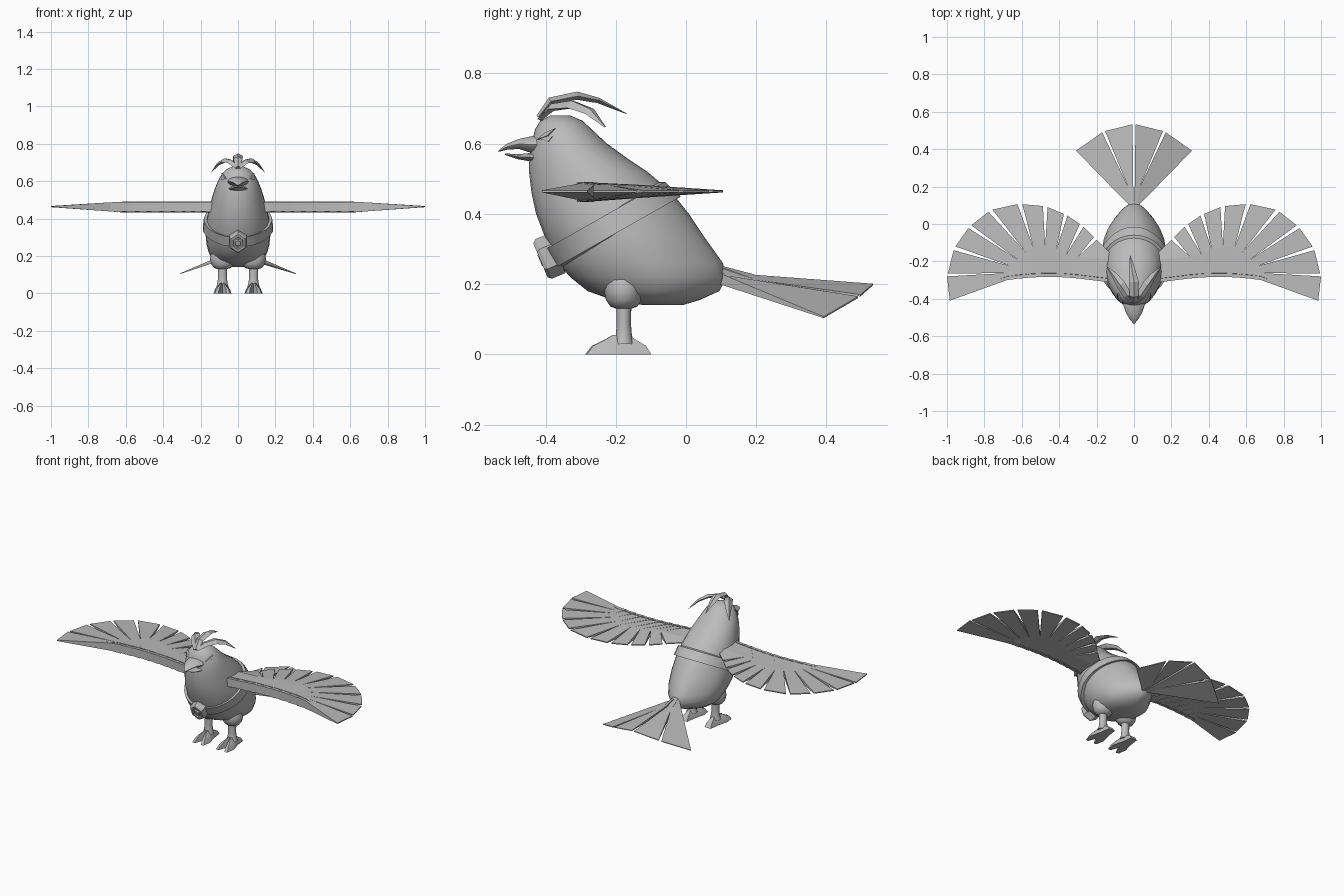
import bpy, bmesh, math
from mathutils import Vector

cube = bpy.data.objects.get("Cube")
if cube:
    bpy.data.objects.remove(cube, do_unlink=True)

grey = bpy.data.materials.new("plain grey")
grey.use_nodes = True
grey.diffuse_color = (0.5, 0.5, 0.5, 1)
grey.node_tree.nodes["Principled BSDF"].inputs["Base Color"].default_value = (0.5, 0.5, 0.5, 1)


def finish(bm, name, smooth=None):
    bmesh.ops.recalc_face_normals(bm, faces=bm.faces)
    mesh = bpy.data.meshes.new(name)
    bm.to_mesh(mesh)
    bm.free()
    obj = bpy.data.objects.new(name, mesh)
    bpy.context.collection.objects.link(obj)
    mesh.materials.append(grey)
    if smooth:
        bpy.ops.object.select_all(action='DESELECT')
        obj.select_set(True)
        bpy.context.view_layer.objects.active = obj
        bpy.ops.object.shade_smooth_by_angle(angle=math.radians(smooth))
    return obj


def loft(bm, rings, closed=False):
    """Skin a list of point rings; cap the ends unless the rings form a loop."""
    loops = [[bm.verts.new(p) for p in ring] for ring in rings]
    n = len(loops[0])
    pairs = list(zip(loops, loops[1:])) + ([(loops[-1], loops[0])] if closed else [])
    for a, b in pairs:
        for i in range(n):
            j = (i + 1) % n
            bm.faces.new((a[i], a[j], b[j], b[i]))
    if not closed:
        bm.faces.new(loops[0])
        bm.faces.new(loops[-1])


def prism(bm, pts, side=1):
    """Solid from corners (x, y, top z, bottom z)."""
    loft(bm, [[(x * side, y, a) for x, y, a, b in pts],
              [(x * side, y, b) for x, y, a, b in pts]])


# Body: stacked slices (height, front y, back y, half width)
SLICES = [(0.14, -0.12, -0.01, 0.05), (0.155, -0.21, 0.04, 0.105), (0.18, -0.28, 0.095, 0.138),
          (0.22, -0.33, 0.115, 0.157), (0.26, -0.365, 0.105, 0.168), (0.33, -0.40, 0.055, 0.175),
          (0.40, -0.427, 0.008, 0.167), (0.46, -0.44, -0.04, 0.153), (0.52, -0.447, -0.11, 0.137),
          (0.56, -0.446, -0.17, 0.124), (0.60, -0.44, -0.225, 0.108), (0.64, -0.43, -0.268, 0.086),
          (0.665, -0.415, -0.295, 0.06), (0.68, -0.385, -0.33, 0.025)]


def body_point(t, z, out=0.0):
    for lo, hi in zip(SLICES, SLICES[1:]):
        if z <= hi[0]:
            break
    k = min(1, max(0, (z - lo[0]) / (hi[0] - lo[0])))
    front, back, w = (a + (b - a) * k for a, b in zip(lo[1:], hi[1:]))
    mid, half = (front + back) / 2, (back - front) / 2
    # Lower slices narrow to a point towards the tail
    taper = 1 - 0.4 * max(0, -math.cos(t)) ** 2 * min(1, max(0, (0.5 - z) * 4))
    return Vector(((w + out) * math.sin(t) * taper, mid - (half + out) * math.cos(t), z))


N = 28
ANGLES = [2 * math.pi * i / N for i in range(N)]
bm = bmesh.new()
loft(bm, [[body_point(t, s[0]) for t in ANGLES] for s in SLICES])
finish(bm, "body", 50)


# Sash: follows the body where it meets two slanted planes
def on_plane(t, z0, slope, out):
    lo, hi = 0.15, 0.67
    for _ in range(30):
        z = (lo + hi) / 2
        if z > z0 + slope * (body_point(t, z).y + 0.375):
            hi = z
        else:
            lo = z
    return body_point(t, z, out)


bm = bmesh.new()
loft(bm, [[on_plane(t, 0.305, 0.62, -0.01), on_plane(t, 0.305, 0.62, 0.016),
           on_plane(t, 0.235, 0.62, 0.016), on_plane(t, 0.235, 0.62, -0.01)]
          for t in ANGLES], closed=True)
finish(bm, "sash", 30)

# Buckle: tilted hexagonal plate with a raised ring and a recessed middle
axis = Vector((0, -0.9, -0.38)).normalized()
up = Vector((0, axis.z, -axis.y))


def hexagon(r, depth):
    c = Vector((0, -0.385, 0.28)) + axis * depth
    return [c + Vector((r * 0.88 * math.sin(a), 0, 0)) + up * (r * 1.05 * math.cos(a))
            for a in (math.pi / 3 * i for i in range(6))]


bm = bmesh.new()
loft(bm, [hexagon(0.058, -0.02), hexagon(0.058, 0.022), hexagon(0.05, 0.032), hexagon(0.034, 0.032),
          hexagon(0.03, 0.024), hexagon(0.022, 0.024), hexagon(0.016, 0.034)])
finish(bm, "buckle")


# Beak halves: lens-shaped rings (y, half width, top z, bottom z)
def beak(name, rows):
    bm = bmesh.new()
    rings = []
    for y, w, top, bottom in rows:
        mid, h = (top + bottom) / 2, (top - bottom) / 2
        rings.append([(w * math.cos(a), y, mid + h * math.sin(a))
                      for a in (math.pi / 5 * i for i in range(10))])
    loft(bm, rings)
    finish(bm, name, 40)


beak("upper_beak", [(-0.40, 0.06, 0.628, 0.568), (-0.44, 0.055, 0.622, 0.572),
                    (-0.475, 0.043, 0.614, 0.584), (-0.51, 0.022, 0.6, 0.582), (-0.534, 0.003, 0.58, 0.576)])
beak("lower_beak", [(-0.40, 0.055, 0.58, 0.54), (-0.44, 0.05, 0.574, 0.548),
                    (-0.478, 0.034, 0.57, 0.555), (-0.516, 0.004, 0.572, 0.568)])

# Eyes and slanted brows: thin plates lying on the head
for side, label in ((1, "left"), (-1, "right")):
    for part, pts, out in (("eye", ((0.75, 0.612), (1.0, 0.606), (1.15, 0.62), (0.8, 0.622)), 0.004),
                           ("brow", ((0.65, 0.612), (1.0, 0.622), (1.3, 0.643), (0.95, 0.632)), 0.009)):
        bm = bmesh.new()
        loft(bm, [[body_point(t * side, z, d) for t, z in pts] for d in (-0.004, out)])
        finish(bm, f"{label}_{part}")


# Crest: curved tapering plumes
def plume(name, path, widths):
    bm = bmesh.new()
    pts = [Vector(p) for p in path]
    rings = []
    for i, p in enumerate(pts):
        d = (pts[min(i + 1, len(pts) - 1)] - pts[max(i - 1, 0)]).normalized()
        out = Vector((0, 0, 1)) + Vector((p.x * 6, 0, 0))
        across = d.cross(out).normalized()
        lift = across.cross(d)
        w = widths[i]
        rings.append([p + across * w, p + lift * w * 0.5, p - across * w, p - lift * w * 0.4])
    loft(bm, rings)
    finish(bm, name)


WIDTHS = (0.014, 0.024, 0.026, 0.018, 0.002)
plume("crest_middle", [(0, -0.42, 0.675), (0, -0.385, 0.72), (0, -0.31, 0.735),
                       (-0.01, -0.25, 0.722), (-0.02, -0.17, 0.685)], WIDTHS)
for s, label in ((1, "left"), (-1, "right")):
    plume(f"crest_{label}", [(0.005 * s, -0.415, 0.67), (0.035 * s, -0.38, 0.702), (0.07 * s, -0.325, 0.71),
                             (0.105 * s, -0.275, 0.692), (0.143 * s, -0.23, 0.647)], WIDTHS)

# Wings: thick leading edge, slotted feathers thinning to the trailing edge
LEAD = [(0.68, -0.30), (0.62, -0.292), (0.55, -0.286), (0.49, -0.283), (0.42, -0.283),
        (0.36, -0.286), (0.30, -0.291), (0.25, -0.297), (0.20, -0.303), (0.12, -0.313)]
SLOT = [(0.675, -0.262), (0.66, -0.225), (0.625, -0.187), (0.58, -0.15), (0.54, -0.12),
        (0.475, -0.12), (0.415, -0.135), (0.36, -0.16), (0.30, -0.175), (0.12, -0.19)]
TIPS = [((0.985, -0.41), (1.0, -0.28)), ((0.995, -0.265), (0.965, -0.14)),
        ((0.955, -0.12), (0.885, -0.022)), ((0.87, -0.007), (0.778, 0.065)),
        ((0.757, 0.077), (0.623, 0.106)), ((0.597, 0.106), (0.487, 0.096)),
        ((0.462, 0.09), (0.375, 0.054)), ((0.355, 0.045), (0.29, 0)),
        ((0.27, -0.015), (0.215, -0.07)), ((0.2, -0.085), (0.12, -0.16))]


def tip(p):
    return (*p, 0.467, 0.461)


def slot(p):
    return (*p, 0.482, 0.446)


for side, label in ((1, "left"), (-1, "right")):
    bm = bmesh.new()
    for i, (a, b) in enumerate(TIPS):
        if i == 0:
            prism(bm, [(*LEAD[0], 0.487, 0.438), tip(a), tip(b), slot(SLOT[0])], side)
            continue
        prism(bm, [slot(SLOT[i - 1]), tip(a), tip(b), slot(SLOT[i])], side)
        prism(bm, [(*LEAD[i - 1], 0.487, 0.438), slot(SLOT[i - 1]), slot(SLOT[i]),
                   (*LEAD[i], 0.49, 0.434)], side)
    # Sloped strip along the leading edge
    edge = LEAD[::-1] + [TIPS[0][0]]
    rings = []
    for i, (x, y) in enumerate(edge):
        top, low = (0.49, 0.433) if i < 9 else (0.487, 0.438) if i == 9 else (0.467, 0.461)
        lean = 0.002 if i == 10 else 0.02
        rings.append([(x * side, y + lean, top), (x * side, y, (top + low) / 2 - 0.015 * (i < 10)),
                      (x * side, y + lean, low)])
    loft(bm, rings)
    finish(bm, f"{label}_wing")

# Tail: two feathers a side, drooping outwards from a central ridge
for side, label in ((1, "left"), (-1, "right")):
    bm = bmesh.new()
    prism(bm, [(0, 0.09, 0.255, 0.2), (0.004, 0.2, 0.226, 0.2), (0.008, 0.533, 0.201, 0.197),
               (0.155, 0.497, 0.17, 0.165), (0.032, 0.2, 0.212, 0.185), (0.015, 0.09, 0.252, 0.2)], side)
    prism(bm, [(0.012, 0.09, 0.252, 0.2), (0.032, 0.2, 0.212, 0.185), (0.17, 0.49, 0.165, 0.16),
               (0.31, 0.392, 0.107, 0.103), (0.035, 0.11, 0.225, 0.195)], side)
    finish(bm, f"{label}_tail_feathers")

# Legs: rounded thigh into a thin shank, and a forked foot
FOOT = [(0.022, 0.083), (0.03, 0.02), (0.048, -0.05), (0.04, -0.1), (0.022, -0.105), (0, -0.045)]
OUTLINE = FOOT + [(-x, y) for x, y in FOOT[-2::-1]]
for side, label in ((1, "left"), (-1, "right")):
    cx, cy = 0.083 * side, -0.177
    bm = bmesh.new()
    loft(bm, [[(cx + r * math.cos(a), cy + r * 0.85 * math.sin(a), z)
               for a in (math.pi / 6 * i for i in range(12))]
              for z, r in ((0.03, 0.034), (0.055, 0.027), (0.085, 0.024), (0.13, 0.025), (0.136, 0.045),
                           (0.155, 0.06), (0.185, 0.067), (0.22, 0.06), (0.25, 0.03))])
    finish(bm, f"{label}_leg", 50)
    bm = bmesh.new()
    loft(bm, [[(cx + x * k, cy - 0.005 + y * k, z) for x, y in OUTLINE]
              for z, k in ((0, 1), (0.024, 0.82), (0.04, 0.5), (0.055, 0.25))])
    finish(bm, f"{label}_foot", 30)
